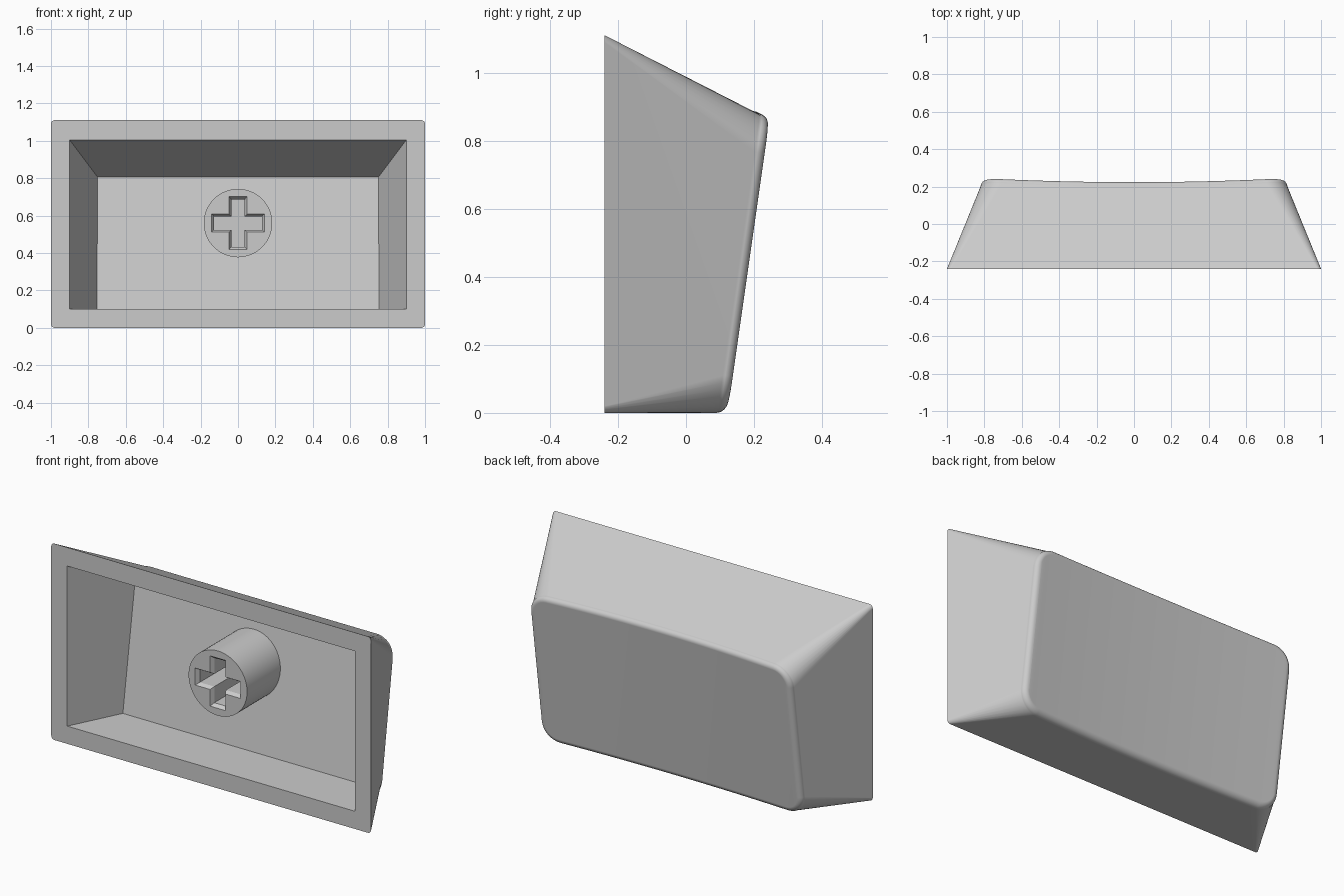
import bpy, bmesh, math

cube = bpy.data.objects.get("Cube")
if cube:
    bpy.data.objects.remove(cube)

grey = bpy.data.materials.new("light grey plastic")
grey.use_nodes = True
COLOUR = (0.6, 0.6, 0.6, 1)
grey.diffuse_color = COLOUR
grey.node_tree.nodes["Principled BSDF"].inputs["Base Color"].default_value = COLOUR

FRONT, SLOPE, FILLET = -0.24, 0.143, 0.03


def finish(bm, name):
    bmesh.ops.recalc_face_normals(bm, faces=bm.faces)
    mesh = bpy.data.meshes.new(name)
    bm.to_mesh(mesh)
    bm.free()
    mesh.materials.append(grey)
    obj = bpy.data.objects.new(name, mesh)
    bpy.context.collection.objects.link(obj)
    bpy.ops.object.select_all(action='DESELECT')
    obj.select_set(True)
    bpy.context.view_layer.objects.active = obj
    bpy.ops.object.shade_smooth_by_angle(angle=math.radians(30))
    obj.modifiers.new("weighted_normals", 'WEIGHTED_NORMAL').keep_sharp = True
    return obj


def loft(bm, a, b):
    """Join two vertex loops of equal length with quads."""
    for i in range(len(a)):
        j = (i + 1) % len(a)
        bm.faces.new((a[i], a[j], b[j], b[i]))


def fill_between(bm, *loops):
    """Fill the flat area between an outer loop and a hole."""
    edges = [bm.edges.get((l[i - 1], l[i])) or bm.edges.new((l[i - 1], l[i]))
             for l in loops for i in range(len(l))]
    bmesh.ops.triangle_fill(bm, edges=edges, use_beauty=True)


def dish(x):
    return 0.021 * max(0, 1 - (x / 0.78) ** 2)


def half_outline(hx, z, r, side, segs=8, spans=16):
    """Left-to-right edge of a rounded rectangle; side is 1 for top, -1 for bottom."""
    arc = [(r * math.cos(k * math.pi / 2 / segs), r * math.sin(k * math.pi / 2 / segs))
           for k in range(segs + 1)]
    cx, cz = hx - r, z - side * r
    pts = [(-cx - c, cz + side * s) for c, s in arc]
    pts += [(cx * (2 * k / spans - 1), z) for k in range(1, spans)]
    pts += [(cx + c, cz + side * s) for c, s in reversed(arc)]
    return pts


def outline(bm, hx, z0, z1, r, drop=None):
    """Rounded ring, flat at the front or lying on the dished back when drop is given."""
    verts = []
    top, bottom = half_outline(hx, z1, r, 1), half_outline(hx, z0, r, -1)
    for pts, lift in ((top, 0.5), (bottom[::-1], 0)):
        for x, z in pts:
            y = FRONT
            if drop is not None:
                z += lift * dish(x)
                y = 0.122 + SLOPE * z - dish(x) - drop
            verts.append(bm.verts.new((x, y, z)))
    return verts


# Tapered hollow shell with a rounded, dished back
bm = bmesh.new()
rim = outline(bm, 1, 0, 1.11, 0.02)
last = rim
STEPS = 6
for k in range(STEPS + 1):
    a = k / STEPS * math.pi / 2
    i = FILLET * (1 - math.cos(a))
    ring = outline(bm, 0.82 - i, i, 0.876 - i, 0.11 - i, FILLET * (1 - math.sin(a)))
    loft(bm, last, ring)
    last = ring
n = len(last) // 2
top, bottom = last[:n], last[n:][::-1]
for i in range(n - 1):
    bm.faces.new((top[i], top[i + 1], bottom[i + 1], bottom[i]))


def floor_y(z):
    return 0.05 + SLOPE * (z - 0.1)


# Inner cavity with a slanted floor
mouth = [bm.verts.new((x, FRONT, z)) for x, z in
         ((-0.9, 1.005), (0.9, 1.005), (0.9, 0.1), (-0.9, 0.1))]
floor = [bm.verts.new((x, floor_y(z), z)) for x, z in
         ((-0.75, 0.805), (0.75, 0.805), (0.755, 0.1), (-0.755, 0.1))]
loft(bm, mouth, floor)
bm.faces.new(floor)
fill_between(bm, rim, mouth)
finish(bm, "keycap_shell")


# Round stem with a cross-shaped socket
STEM_Z, STEM_R, STEM_FRONT = 0.56, 0.183, -0.18


def cross(bm, long, thin, y):
    """Twelve-point plus sign, one arm corner group per quarter turn."""
    pts = []
    for q in range(4):
        c, s = round(math.cos(q * math.pi / 2)), round(math.sin(q * math.pi / 2))
        for u, v in ((long, -thin), (long, thin), (thin, thin)):
            pts.append(bm.verts.new((u * c - v * s, y, STEM_Z + u * s + v * c)))
    return pts


bm = bmesh.new()
SIDES = 64
circle = [(STEM_R * math.cos(k * math.tau / SIDES), STEM_Z + STEM_R * math.sin(k * math.tau / SIDES))
          for k in range(SIDES)]
tip = [bm.verts.new((x, STEM_FRONT, z)) for x, z in circle]
base = [bm.verts.new((x, floor_y(z), z)) for x, z in circle]
loft(bm, tip, base)
socket_mouth = cross(bm, 0.142, 0.048, STEM_FRONT)
socket_throat = cross(bm, 0.127, 0.036, STEM_FRONT + 0.02)
socket_end = cross(bm, 0.127, 0.036, 0.07)
loft(bm, socket_mouth, socket_throat)
loft(bm, socket_throat, socket_end)
bm.faces.new(socket_end)
fill_between(bm, tip, socket_mouth)
finish(bm, "stem")
